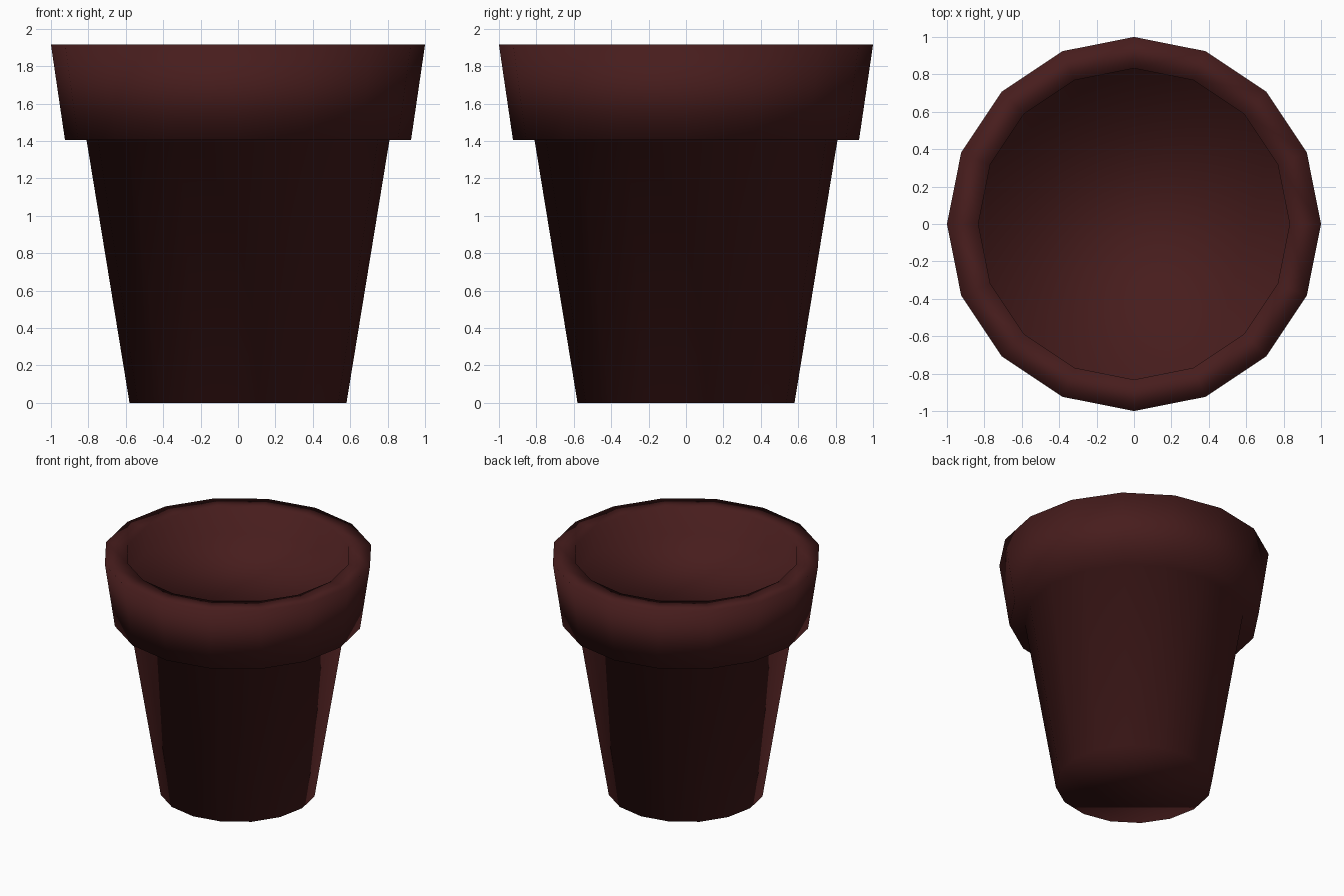
import bpy, bmesh, math

if "Cube" in bpy.data.objects:
    bpy.data.objects.remove(bpy.data.objects["Cube"])

SIDES = 16

# Pot profile (radius, height): foot, body top, rim underside, rim, recessed inside
PROFILE = [(0.58, 0.0), (0.81, 1.407), (0.925, 1.405), (1.0, 1.915),
           (0.832, 1.915), (0.834, 1.70)]

bm = bmesh.new()
rings = []
for r, z in PROFILE:
    rings.append([bm.verts.new((r * math.cos(2 * math.pi * i / SIDES),
                                r * math.sin(2 * math.pi * i / SIDES), z))
                  for i in range(SIDES)])

# Walls between neighbouring rings
for low, high in zip(rings, rings[1:]):
    for i in range(SIDES):
        j = (i + 1) % SIDES
        bm.faces.new((low[i], low[j], high[j], high[i]))

# Underside and inner floor
bm.faces.new(list(reversed(rings[0])))
bm.faces.new(rings[-1])

bmesh.ops.recalc_face_normals(bm, faces=bm.faces[:])
for f in bm.faces:
    f.smooth = True

mesh = bpy.data.meshes.new("flower_pot")
bm.to_mesh(mesh)
bm.free()

# Dark red-brown clay
clay = bpy.data.materials.new("dark_clay")
clay.diffuse_color = (0.063, 0.012, 0.012, 1.0)
clay.use_nodes = True
clay.node_tree.nodes["Principled BSDF"].inputs["Base Color"].default_value = clay.diffuse_color
mesh.materials.append(clay)

pot = bpy.data.objects.new("flower_pot", mesh)
bpy.context.collection.objects.link(pot)
